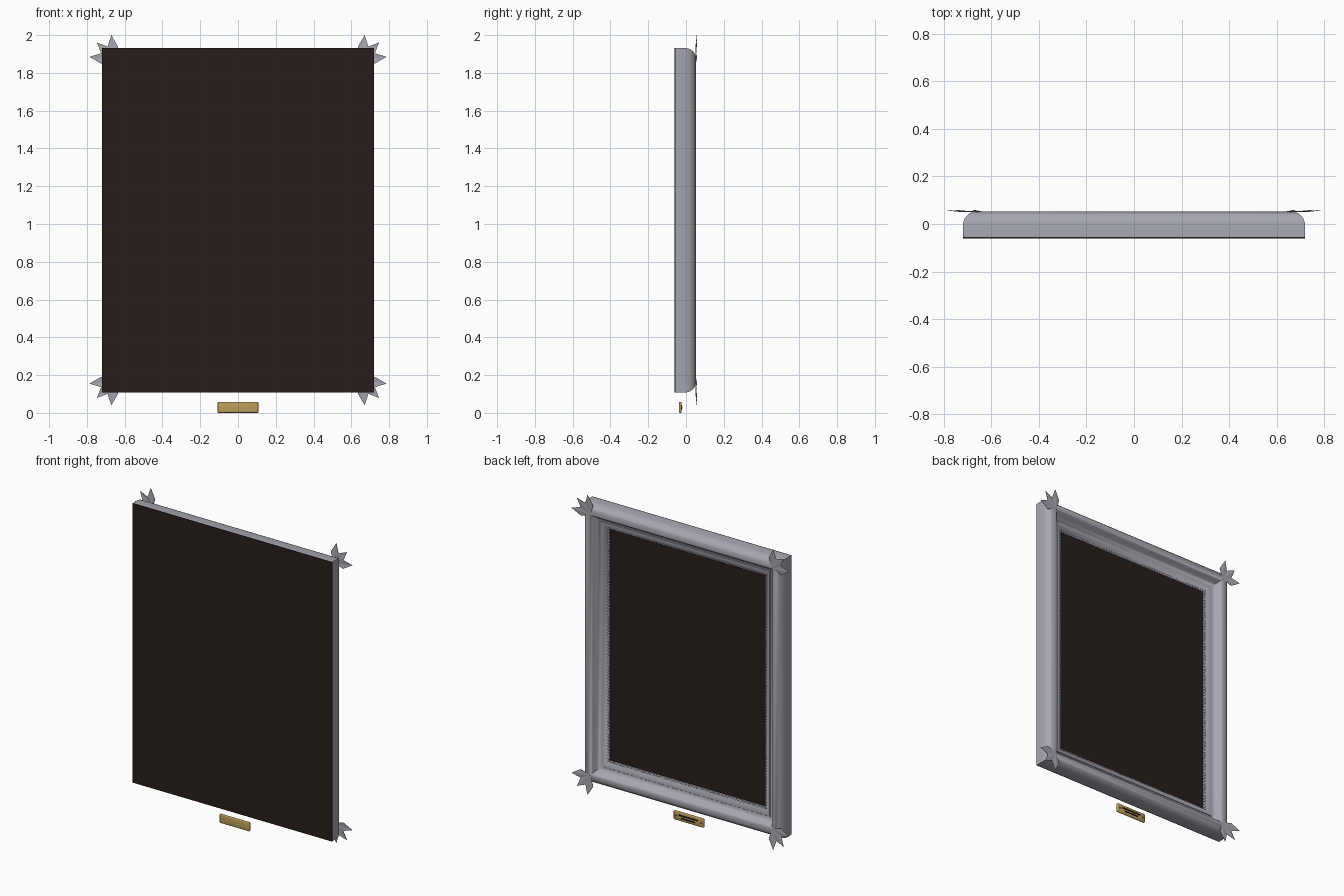
import bpy, bmesh, math
from mathutils import Vector, Matrix

if "Cube" in bpy.data.objects:
    bpy.data.objects.remove(bpy.data.objects["Cube"])

HX, HZ, CZ = 0.720, 0.912, 1.02   # frame half width, half height, centre height


def mat(name, r, g, b):
    m = bpy.data.materials.new(name)
    m.diffuse_color = (r, g, b, 1)
    m.use_nodes = True
    m.node_tree.nodes["Principled BSDF"].inputs["Base Color"].default_value = m.diffuse_color
    return m


SILVER = mat("silver", 0.38, 0.38, 0.43)
DARK = mat("dark_brown", 0.020, 0.0125, 0.012)
GOLD = mat("gold", 0.50, 0.34, 0.10)
INK = mat("engraving_black", 0.012, 0.01, 0.008)


def finish(name, bm, material, angle=None):
    bmesh.ops.recalc_face_normals(bm, faces=bm.faces)
    me = bpy.data.meshes.new(name)
    bm.to_mesh(me)
    bm.free()
    me.materials.append(material)
    ob = bpy.data.objects.new(name, me)
    bpy.context.collection.objects.link(ob)
    if angle:
        bpy.ops.object.select_all(action='DESELECT')
        ob.select_set(True)
        bpy.context.view_layer.objects.active = ob
        bpy.ops.object.shade_smooth_by_angle(angle=math.radians(angle))
    return ob


def box(name, x0, x1, y0, y1, z0, z1, material, bevel=0):
    bm = bmesh.new()
    m = Matrix.Translation(((x0 + x1) / 2, (y0 + y1) / 2, (z0 + z1) / 2)) @ \
        Matrix.Diagonal((x1 - x0, y1 - y0, z1 - z0, 1))
    bmesh.ops.create_cube(bm, size=1, matrix=m)
    if bevel:
        bmesh.ops.bevel(bm, geom=bm.edges[:], offset=bevel, segments=3,
                        profile=0.5, affect='EDGES')
    return finish(name, bm, material, 40 if bevel else None)


# Mitred moulding: (distance in from the outer edge, y)
profile = [(0, -0.055), (0, 0.0), (0.004, 0.016), (0.011, 0.029), (0.021, 0.040),
           (0.034, 0.048), (0.047, 0.052), (0.058, 0.052), (0.066, 0.048),
           (0.072, 0.040), (0.079, 0.027), (0.088, 0.014), (0.098, 0.005),
           (0.109, 0.000), (0.112, 0.004), (0.122, 0.003), (0.132, -0.002),
           (0.142, -0.009), (0.155, -0.016), (0.155, -0.055)]
bm = bmesh.new()
rings = []
for d, y in profile:
    rings.append([bm.verts.new((sx * (HX - d), y, CZ + sz * (HZ - d)))
                  for sx, sz in ((-1, -1), (1, -1), (1, 1), (-1, 1))])
for a, b in zip(rings, rings[1:] + rings[:1]):
    for i in range(4):
        j = (i + 1) % 4
        bm.faces.new((a[i], a[j], b[j], b[i]))
finish("frame_moulding", bm, SILVER, 40)

# Back board and recessed canvas
box("back_board", -HX, HX, -0.06, -0.054, CZ - HZ, CZ + HZ, DARK)
box("canvas", -0.568, 0.568, -0.05, -0.025, CZ - 0.760, CZ + 0.760, DARK)

# Row of beads around the canvas
bm = bmesh.new()
bx, bz, step = HX - 0.151, HZ - 0.151, 0.02


def bead(x, z):
    bmesh.ops.create_icosphere(bm, subdivisions=2, radius=0.007,
                               matrix=Matrix.Translation((x, -0.016, CZ + z)))


nx, nz = round(2 * bx / step), round(2 * bz / step)
for s in (-1, 1):
    for i in range(nx + 1):
        bead(-bx + 2 * bx * i / nx, s * bz)
    for i in range(1, nz):
        bead(s * bx, -bz + 2 * bz * i / nz)
finish("bead_trim", bm, SILVER, 60)


# Corner ornaments: three pointed, creased leaves fanning outwards
def leaf(bm, base, ang, length, half, sx, sz):
    ca, sa = math.cos(ang), math.sin(ang)

    def layer(dy):
        pts = [(0, 0, 0.052), (0.5, half, 0.052), (1, 0, 0.059),
               (0.5, -half, 0.052), (0.5, 0, 0.055)]
        return [bm.verts.new((sx * (base[0] + ca * t * length - sa * w), y + dy,
                              CZ + sz * (base[1] + sa * t * length + ca * w)))
                for t, w, y in pts]
    top, low = layer(0), layer(-0.002)
    for i in range(4):
        j = (i + 1) % 4
        bm.faces.new((top[i], top[j], top[4]))
        bm.faces.new((low[j], low[i], low[4]))
        bm.faces.new((top[j], top[i], low[i], low[j]))


for label, sx, sz in (("lower_left", -1, -1), ("lower_right", 1, -1),
                      ("upper_left", -1, 1), ("upper_right", 1, 1)):
    bm = bmesh.new()
    for off in (-38.5, 0, 38.5):
        leaf(bm, (0.656, 0.850), math.radians(45 + off),
             0.131 if off else 0.128, 0.029, sx, sz)
    finish("corner_leaves_" + label, bm, SILVER)

# Name plate below the frame
box("plaque", -0.108, 0.108, -0.038, -0.024, 0.0, 0.058, GOLD, 0.005)

# Engraved strips and end screws on the plaque
box("engraved_strip_upper", -0.070, 0.070, -0.026, -0.022, 0.033, 0.042, INK)
box("engraved_strip_lower", -0.050, 0.050, -0.026, -0.022, 0.016, 0.024, INK)
for label, s in (("left", -1), ("right", 1)):
    bm = bmesh.new()
    bmesh.ops.create_cone(bm, cap_ends=True, segments=16, radius1=0.006, radius2=0.005,
                          depth=0.008, matrix=Matrix.Translation((s * 0.092, -0.022, 0.029))
                          @ Matrix.Rotation(-math.pi / 2, 4, 'X'))
    finish("plaque_screw_" + label, bm, GOLD, 40)
    box("screw_slot_" + label, s * 0.092 - 0.0045, s * 0.092 + 0.0045,
        -0.019, -0.0175, 0.028, 0.030, INK)
